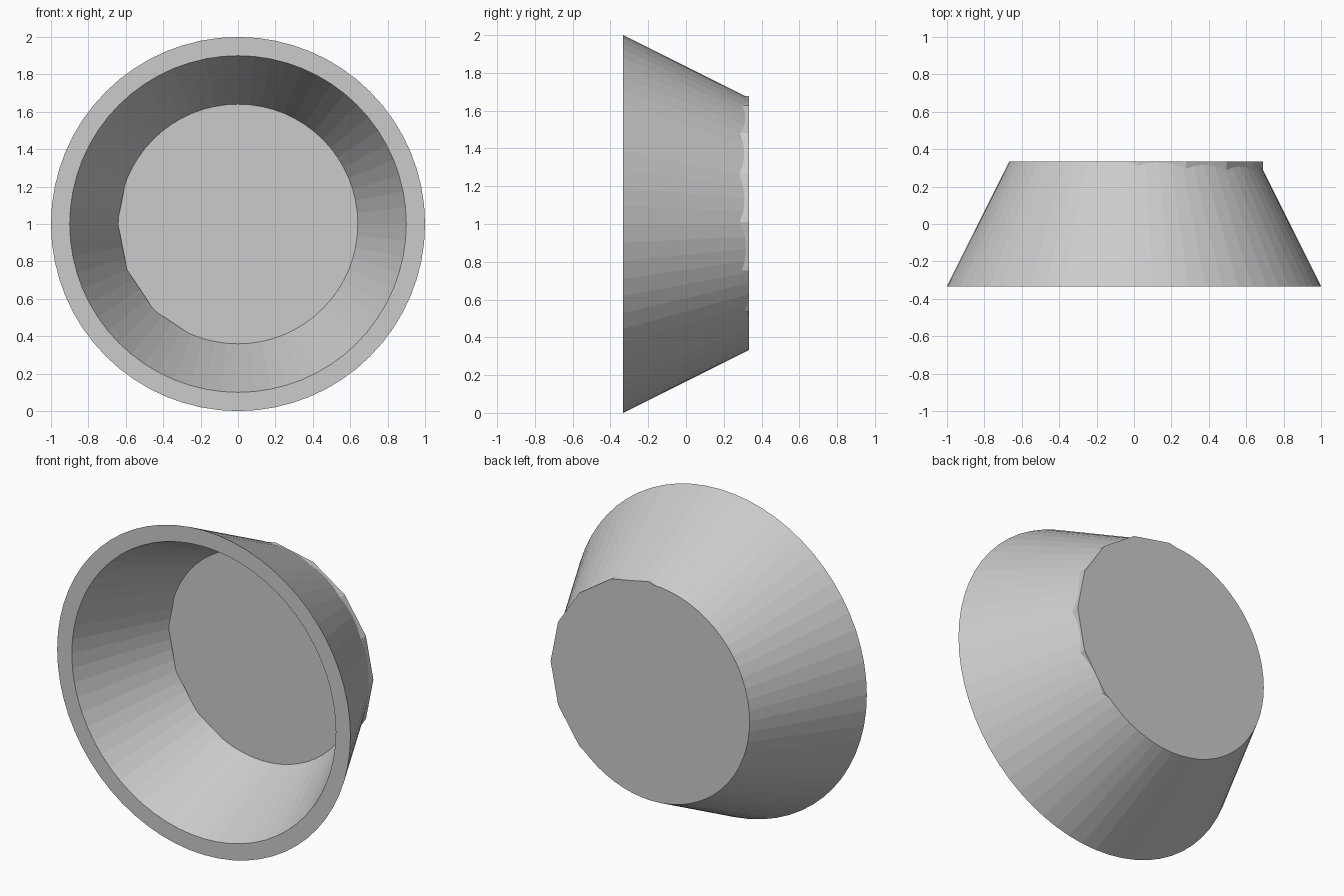
import bpy, bmesh
from math import cos, sin, tau

if "Cube" in bpy.data.objects:
    bpy.data.objects.remove(bpy.data.objects["Cube"])


def lathe(name, profile, sides, cx=0.0, cz=1.0, closed=True):
    """Revolve (radius, y) points around the y axis; flat faces."""
    bm = bmesh.new()
    rings = [[bm.verts.new((cx + r * cos(tau * i / sides), y, cz + r * sin(tau * i / sides)))
              for i in range(sides)] for r, y in profile]
    count = len(rings) if closed else len(rings) - 1
    for k in range(count):
        a, b = rings[k], rings[(k + 1) % len(rings)]
        for i in range(sides):
            j = (i + 1) % sides
            bm.faces.new((a[i], a[j], b[j], b[i]))
    if not closed:
        bm.faces.new(rings[0])
        bm.faces.new(rings[-1])
    bmesh.ops.recalc_face_normals(bm, faces=bm.faces)
    mesh = bpy.data.meshes.new(name)
    bm.to_mesh(mesh)
    bm.free()
    obj = bpy.data.objects.new(name, mesh)
    bpy.context.collection.objects.link(obj)
    return obj


DEPTH = 0.333

# Tapered wall, open at the front
lathe("tapered_wall", [(1.0, -DEPTH), (0.667, DEPTH), (0.6, DEPTH), (0.9, -DEPTH)], 64)

# Slightly off-centre 16-sided base plate closing the back
lathe("base_plate", [(0.667, 0.243), (0.667, DEPTH)], 16, cx=0.023, cz=1.01, closed=False)
